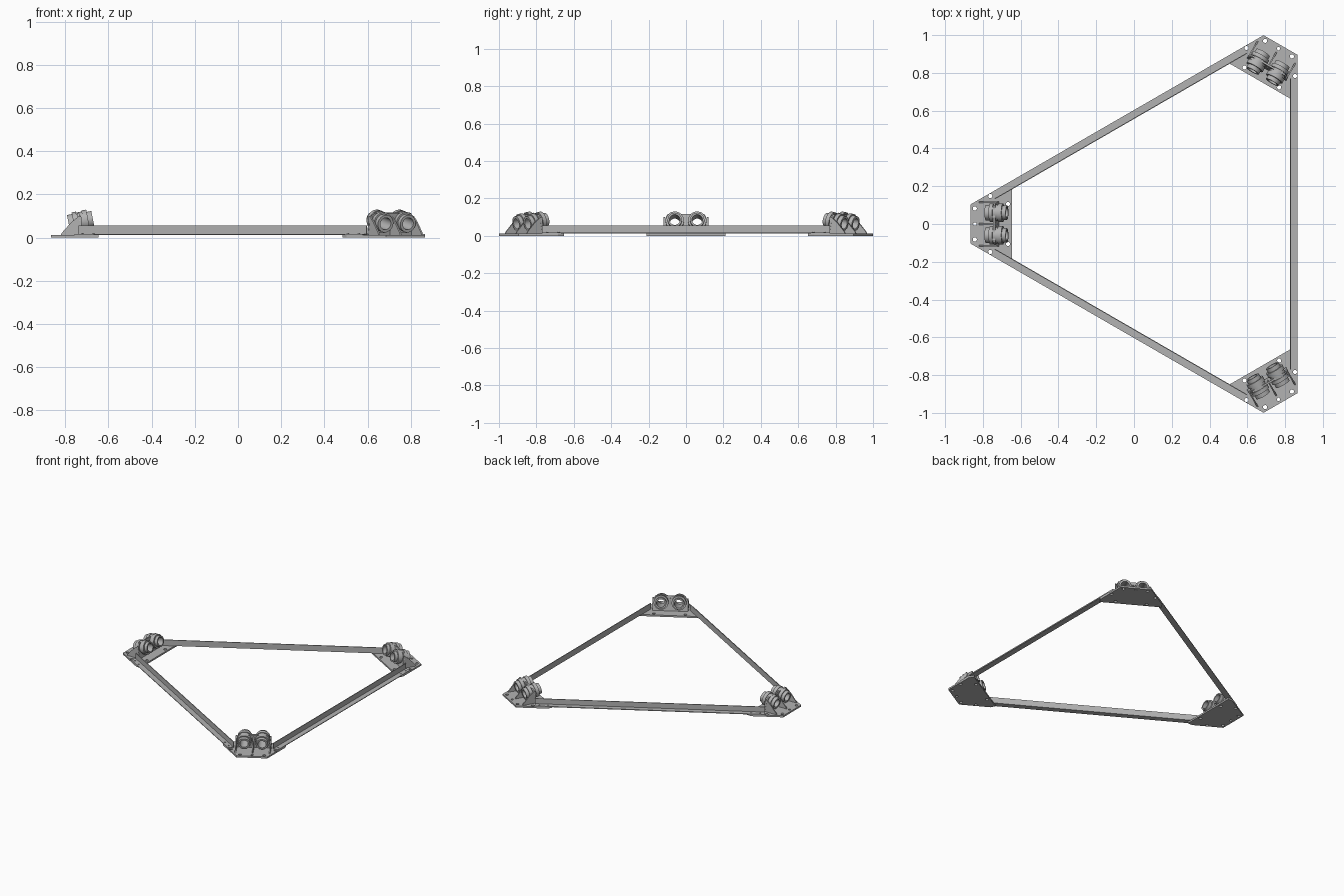
import bpy, bmesh, math
from mathutils import Matrix, Vector

if "Cube" in bpy.data.objects:
    bpy.data.objects.remove(bpy.data.objects["Cube"], do_unlink=True)

CX = 0.229          # x of the triangle's centre
SIDE = 0.637        # distance from the centre to the outer side of a rail
TILT = math.radians(11)

steel = bpy.data.materials.new("grey_metal")
steel.use_nodes = True
COLOR = (0.45, 0.45, 0.45, 1)
steel.diffuse_color = COLOR
steel.node_tree.nodes["Principled BSDF"].inputs["Base Color"].default_value = COLOR


def station(angle):
    """Frame with local x pointing outward from the triangle's centre."""
    return Matrix.Translation((CX, 0, 0)) @ Matrix.Rotation(math.radians(angle), 4, 'Z')


def finish(name, bm, matrix, smooth=False):
    bmesh.ops.recalc_face_normals(bm, faces=bm.faces)
    me = bpy.data.meshes.new(name)
    bm.to_mesh(me)
    bm.free()
    me.transform(matrix)
    me.materials.append(steel)
    ob = bpy.data.objects.new(name, me)
    bpy.context.collection.objects.link(ob)
    if smooth:
        bpy.ops.object.select_all(action='DESELECT')
        ob.select_set(True)
        bpy.context.view_layer.objects.active = ob
        bpy.ops.object.shade_smooth_by_angle(angle=math.radians(35))
    return ob


def loop(bm, pts):
    vs = [bm.verts.new((x, y, 0)) for x, y in pts]
    return [bm.edges.new((vs[i - 1], vs[i])) for i in range(len(vs))]


def sheet(name, outline, matrix, thick, holes=()):
    """Flat plate with round holes (x, y, radius, sides), thickened along z."""
    bm = bmesh.new()
    edges = loop(bm, outline)
    for x, y, r, n in holes:
        edges += loop(bm, [(x + r * math.cos(math.tau * i / n), y + r * math.sin(math.tau * i / n))
                           for i in range(n)])
    bmesh.ops.triangle_fill(bm, use_beauty=True, edges=edges, normal=(0, 0, 1))
    ext = bmesh.ops.extrude_face_region(bm, geom=bm.faces[:])
    bmesh.ops.translate(bm, vec=(0, 0, thick),
                        verts=[g for g in ext["geom"] if isinstance(g, bmesh.types.BMVert)])
    return finish(name, bm, matrix)


def lathe(name, profile, matrix, n=32):
    """Closed (axial, radius) profile turned around local z."""
    bm = bmesh.new()
    rings = [[bm.verts.new((r * math.cos(math.tau * i / n), r * math.sin(math.tau * i / n), a))
              for i in range(n)] for a, r in profile]
    for k in range(len(rings)):
        p, q = rings[k - 1], rings[k]
        for i in range(n):
            bm.faces.new((p[i - 1], p[i], q[i], q[i - 1]))
    return finish(name, bm, matrix, smooth=True)


def mirrored(half):
    return half + [(x, -y) for x, y in reversed(half)]


# Shared shapes
BASE = mirrored([(0.874, 0.21), (0.91, 0.21), (1.094, 0.104)])
BASE_HOLES = [(u, s * v, 0.011, 12) for u, v in ((1.072, 0.082), (0.99, 0.148), (0.896, 0.106))
              for s in (1, -1)] + [(1.072, 0, 0.009, 12)]
UPRIGHT = [(-0.12, -0.064), (0.12, -0.064), (0.12, 0.005), (0.098, 0.041),
           (-0.098, 0.041), (-0.12, 0.005)]
GUSSET = [(0.95, 0.012), (1.05, 0.012), (1.045, 0.022), (1.0, 0.072), (0.965, 0.1), (0.955, 0.1)]
TUBE = [(-0.057, 0.028), (-0.057, 0.038), (-0.035, 0.038), (-0.035, 0.049), (-0.012, 0.049),
        (-0.012, 0.044), (0.014, 0.044), (0.014, 0.049), (0.034, 0.049), (0.034, 0.041),
        (0.057, 0.041), (0.057, 0.028)]
BOLT = [(0, 0.0005), (0, 0.006), (0.003, 0.006), (0.003, 0.0005)]

# Frame of the tilted bracket: x sideways, y up, z outward along the tube
c, s = math.cos(TILT), math.sin(TILT)
BRACKET = Matrix(((0, s, c, 0.957), (1, 0, 0, 0), (0, c, -s, 0.075), (0, 0, 0, 1)))
# Frame standing a (x, z) profile upright
STAND = Matrix.Rotation(math.pi / 2, 4, 'X')

# Three corner assemblies
for corner, angle in (("right", 180), ("back_left", 60), ("front_left", -60)):
    m = station(angle)
    sheet(corner + "_base_plate", BASE, m, 0.012, BASE_HOLES)
    sheet(corner + "_upright", UPRIGHT, m @ BRACKET, 0.01,
          [(v, 0, 0.036, 24) for v in (-0.06, 0.06)])
    for i, v in enumerate((-0.115, 0, 0.115)):
        sheet(f"{corner}_gusset_{i + 1}", GUSSET,
              m @ Matrix.Translation((0, v + 0.004, 0)) @ STAND, 0.008)
    for i, v in enumerate((-0.06, 0.06)):
        lathe(f"{corner}_tube_{i + 1}", TUBE, m @ BRACKET @ Matrix.Translation((v, 0, 0)))

# Three angle rails: flat flange outside, thin wall on the inner edge
L_SECTION = [(SIDE - 0.041, 0.012), (SIDE, 0.012), (SIDE, 0.017), (SIDE - 0.036, 0.017),
             (SIDE - 0.036, 0.055), (SIDE - 0.041, 0.055)]
for side, angle in (("left", 0), ("back", 120), ("front", -120)):
    m = station(angle)
    sheet(side + "_rail", L_SECTION, m @ Matrix.Translation((0, 0.77, 0)) @ STAND, 1.54)
    for i, y in enumerate((-0.74, -0.68, 0.68, 0.74)):
        lathe(f"{side}_rail_bolt_{i + 1}", BOLT,
              m @ Matrix.Translation((SIDE - 0.017, y, 0.017)), n=10)
